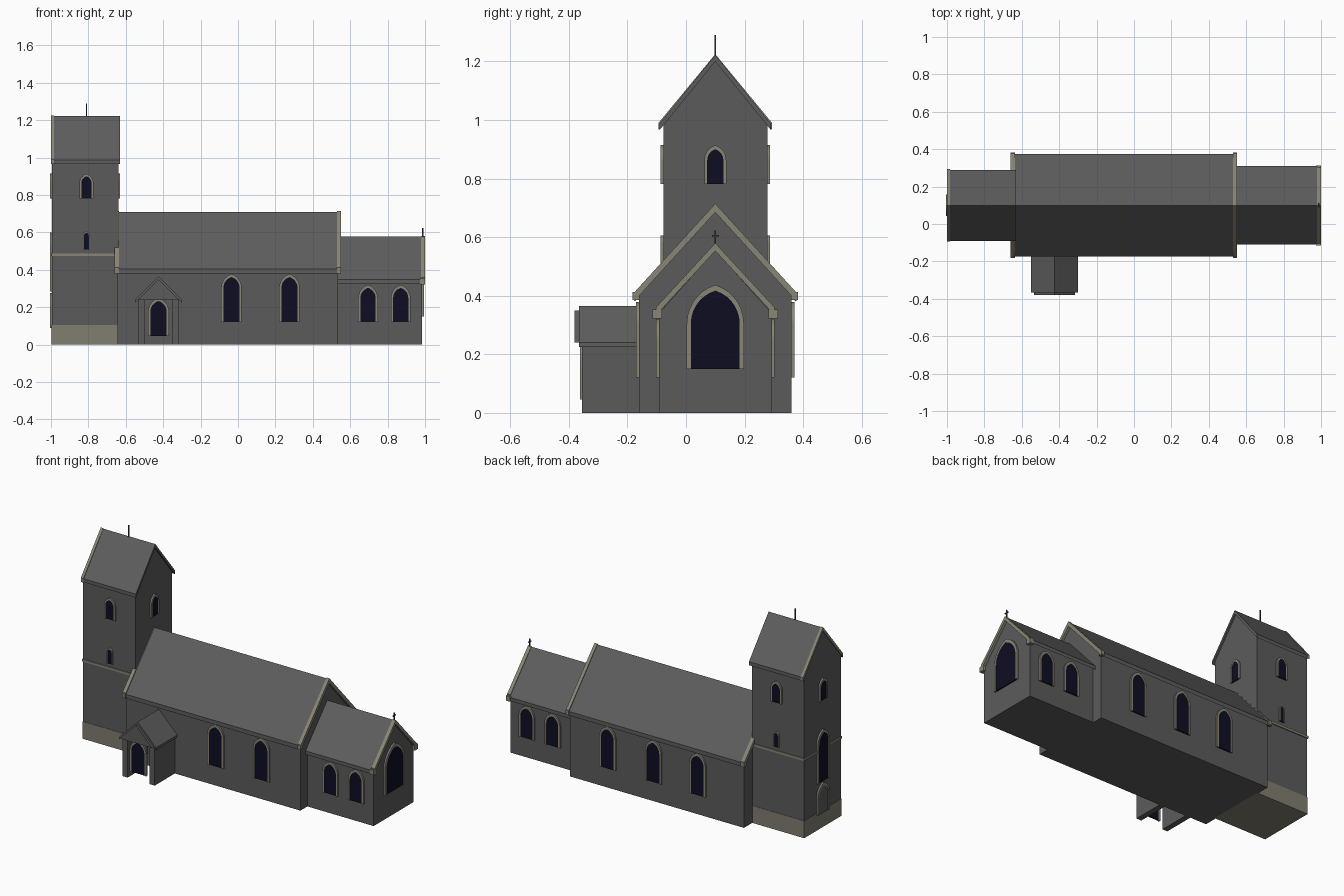
import bpy, bmesh, math
from mathutils import Matrix

cube = bpy.data.objects.get("Cube")
if cube:
    bpy.data.objects.remove(cube, do_unlink=True)


def material(name, rgb):
    m = bpy.data.materials.new(name)
    m.use_nodes = True
    m.diffuse_color = (*rgb, 1)
    m.node_tree.nodes["Principled BSDF"].inputs["Base Color"].default_value = (*rgb, 1)
    return m


WALL = material("grey_wall", (0.105, 0.105, 0.105))
ROOF = material("grey_roof", (0.11, 0.11, 0.11))
TRIM = material("pale_stone", (0.25, 0.24, 0.18))
PLINTH = material("brown_stone", (0.22, 0.205, 0.165))
GLASS = material("dark_glass", (0.004, 0.004, 0.016))
METAL = material("dark_metal", (0.04, 0.04, 0.04))

AXIS = 0.10  # the church's centre line in y
FRONT, EAST, BACK, WEST = 0, 90, 180, -90


def place(x, y, angle):
    return Matrix.Translation((x, y, 0)) @ Matrix.Rotation(math.radians(angle), 4, "Z")


def extrude(name, profile, d0, d1, mat, matrix):
    """Extrude an (across, up) outline from d0 to d1 towards the faced direction."""
    bm = bmesh.new()
    near = [bm.verts.new((u, -d1, z)) for u, z in profile]
    far = [bm.verts.new((u, -d0, z)) for u, z in profile]
    bm.faces.new(near)
    bm.faces.new(far[::-1])
    n = len(profile)
    for i in range(n):
        j = (i + 1) % n
        bm.faces.new((near[i], far[i], far[j], near[j]))
    bmesh.ops.recalc_face_normals(bm, faces=bm.faces)
    bm.transform(matrix)
    mesh = bpy.data.meshes.new(name)
    bm.to_mesh(mesh)
    bm.free()
    mesh.materials.append(mat)
    ob = bpy.data.objects.new(name, mesh)
    bpy.context.collection.objects.link(ob)
    return ob


def box(name, x0, x1, y0, y1, z0, z1, mat):
    outline = [(x0, z0), (x1, z0), (x1, z1), (x0, z1)]
    return extrude(name, outline, -y1, -y0, mat, Matrix())


def gable_house(half, eave, ridge, base=0):
    return [(-half, base), (half, base), (half, eave), (0, ridge), (-half, eave)]


def chevron(half, eave, ridge, t):
    return [(-half, eave), (0, ridge), (half, eave),
            (half, eave - t), (0, ridge - t), (-half, eave - t)]


def arch(a, z0, z1):
    """Pointed arch outline running from the left foot over the tip to the right foot."""
    rise = 1.35 * a
    r = (rise * rise + a * a) / (2 * a)
    end = math.asin(rise / r)
    right = [(a - r + r * math.cos(end * i / 7), z1 - rise + r * math.sin(end * i / 7))
             for i in range(8)]
    right = [(a, z0)] + right
    left = [(-u, z) for u, z in right]
    return left + right[-2::-1]


def window(name, x, y, angle, width, z0, z1, trim=0.012, fill=GLASS):
    m = place(x, y, angle)
    inner = arch(width / 2 - trim, z0, z1 - trim * 1.4)
    outer = arch(width / 2, z0, z1)
    extrude(name + "_pane", inner, -0.001, 0.007, fill, m)
    extrude(name + "_surround", outer + inner[::-1], -0.001, 0.010, TRIM, m)


ALONG = place(0, AXIS, EAST)  # extrusion depth equals world x here

# Nave
extrude("nave_walls", gable_house(0.26, 0.40, 0.69), -0.645, 0.535, WALL, ALONG)
extrude("nave_roof", chevron(0.275, 0.405, 0.71, 0.025), -0.645, 0.535, ROOF, ALONG)
for side, x0, x1 in (("west", -0.66, -0.637), ("east", 0.53, 0.55)):
    extrude(f"nave_{side}_coping", chevron(0.278, 0.41, 0.715, 0.03), x0, x1, TRIM, ALONG)
    for s in (-1, 1):
        y = AXIS + s * 0.27
        box(f"nave_{side}_kneeler", x0, x1, y - 0.012, y + 0.012, 0.385, 0.412, TRIM)
for x in (-0.035, 0.275):
    window("nave_front_window", x, -0.16, FRONT, 0.11, 0.12, 0.378)
for x in (-0.335, -0.035, 0.275):
    window("nave_back_window", x, 0.36, BACK, 0.11, 0.12, 0.378)

# Chancel
extrude("chancel_walls", gable_house(0.193, 0.34, 0.555), 0.5, 0.985, WALL, ALONG)
extrude("chancel_roof", chevron(0.21, 0.347, 0.577, 0.022), 0.53, 0.985, ROOF, ALONG)
extrude("chancel_coping", chevron(0.203, 0.36, 0.58, 0.027), 0.978, 1.0, TRIM, ALONG)
for s in (-1, 1):
    y = AXIS + s * 0.198
    box("chancel_kneeler", 0.973, 1.0, y - 0.016, y + 0.016, 0.322, 0.353, TRIM)
for x in (0.695, 0.87):
    window("chancel_front_window", x, AXIS - 0.193, FRONT, 0.105, 0.12, 0.32)
    window("chancel_back_window", x, AXIS + 0.193, BACK, 0.105, 0.12, 0.32)
window("east_window", 0.985, AXIS, EAST, 0.195, 0.15, 0.437, 0.014)

# Gable cross
box("cross_post", 0.985, 0.991, AXIS - 0.003, AXIS + 0.003, 0.57, 0.623, METAL)
box("cross_arm", 0.985, 0.991, AXIS - 0.012, AXIS + 0.012, 0.602, 0.608, METAL)

# Tower
TX = -0.8175
HALF = 0.1775
extrude("tower_walls", gable_house(HALF, 0.99, 1.20, 0.105), -0.995, -0.64, WALL, ALONG)
box("tower_plinth", -0.997, -0.638, AXIS - HALF - 0.002, AXIS + HALF + 0.002, 0, 0.105, PLINTH)
box("tower_string_course", -1.0, -0.635, AXIS - HALF - 0.006, AXIS + HALF + 0.006,
    0.474, 0.488, TRIM)
extrude("tower_roof", chevron(0.19, 0.988, 1.222, 0.022), -0.99, -0.63, ROOF, ALONG)
extrude("tower_coping", chevron(0.194, 0.99, 1.225, 0.024), -1.0, -0.983, TRIM, ALONG)
box("tower_spike", TX + 0.004, TX + 0.009, AXIS - 0.0025, AXIS + 0.0025, 1.21, 1.29, METAL)
for angle, x, y in ((FRONT, TX + 0.007, AXIS - HALF), (BACK, TX + 0.007, AXIS + HALF),
                    (EAST, -0.64, AXIS), (WEST, -0.995, AXIS)):
    window("belfry_window", x, y, angle, 0.075, 0.782, 0.914, 0.01)
    if angle in (FRONT, BACK):
        window("tower_slit_window", x, y, angle, 0.036, 0.51, 0.605, 0.005)
window("west_window", -0.995, AXIS, WEST, 0.115, 0.285, 0.60)
window("west_door", -0.995, AXIS, WEST, 0.115, 0.09, 0.275, 0.012, WALL)

# Porch
PX = -0.425
PORCH = place(PX, 0, FRONT)
for s in (-1, 1):
    x = PX + s * 0.092
    box("porch_side_wall", x - 0.017, x + 0.017, -0.355, -0.15, 0, 0.245, WALL)
extrude("porch_gable", [(-0.11, 0.24), (0.11, 0.24), (0, 0.35)], 0.15, 0.38, WALL, PORCH)
extrude("porch_roof", chevron(0.125, 0.24, 0.365, 0.015), 0.15, 0.365, ROOF, PORCH)
window("porch_door", PX, -0.352, FRONT, 0.112, 0.045, 0.25)
